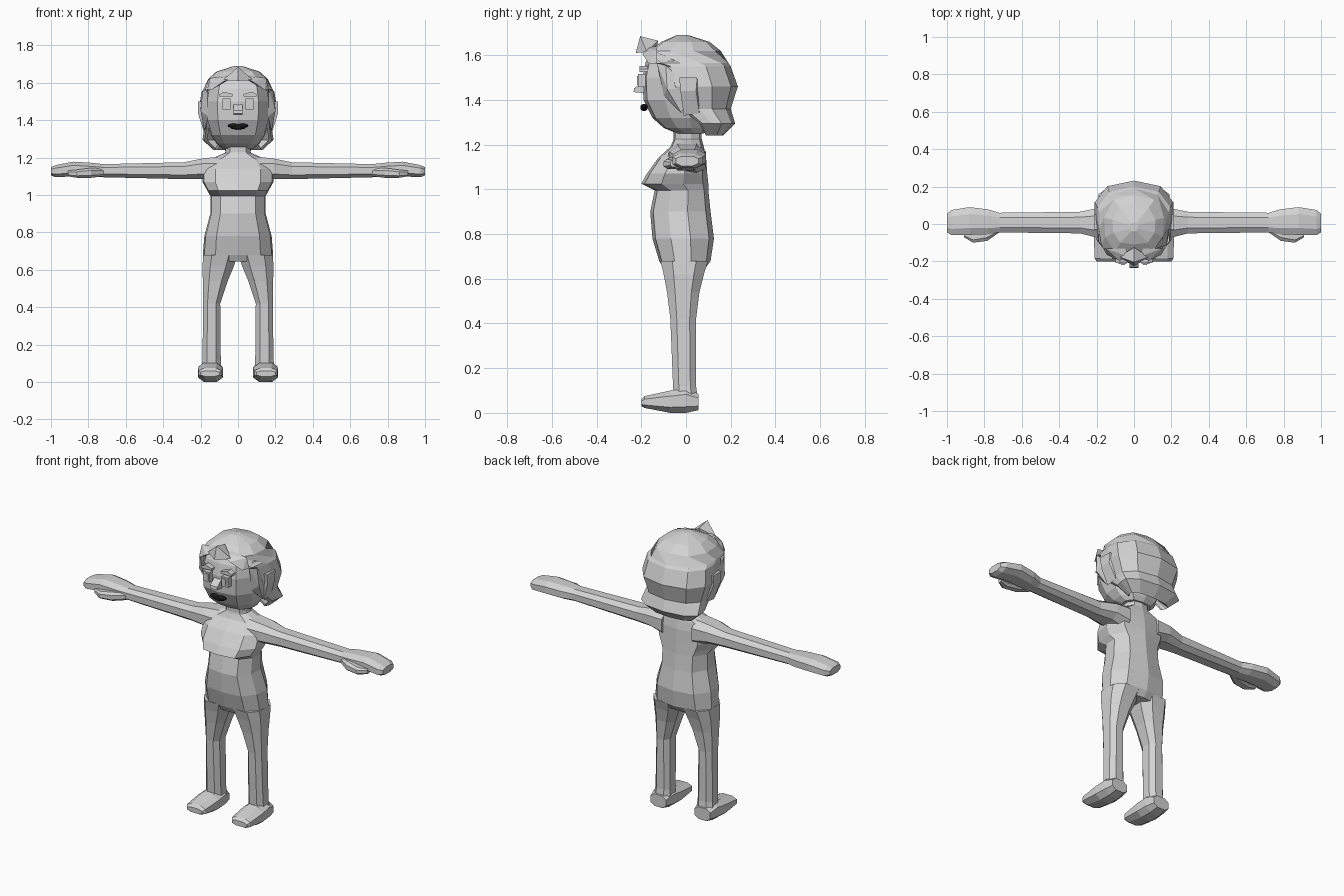
import bpy, bmesh
from mathutils import Vector, Matrix

cube = bpy.data.objects.get("Cube")
if cube:
    bpy.data.objects.remove(cube, do_unlink=True)


def material(name, value):
    m = bpy.data.materials.new(name)
    m.use_nodes = True
    m.diffuse_color = (value, value, value, 1)
    m.node_tree.nodes["Principled BSDF"].inputs["Base Color"].default_value = (value, value, value, 1)
    return m


GREY = material("plain grey", 0.65)
BLACK = material("lip black", 0.01)

# Unit cross-sections: right half of a body section, an open hair section, an octagon
BODY = [(.5, 0), (.82, .05), (.98, .3), (1, .62), (.84, .92), (.5, 1)]
HAIR = [(.93, 0), (.97, .08), (1, .35), (1, .62), (.84, .9), (.5, 1)]
OCT = [(.25, 0), (.75, 0), (1, .25), (1, .75), (.75, 1), (.25, 1), (0, .75), (0, .25)]


def full(half):
    return half + [(1 - u, v) for u, v in reversed(half) if u != .5]


def finish(name, bm, mat=GREY, mirror=False):
    bmesh.ops.recalc_face_normals(bm, faces=bm.faces)
    me = bpy.data.meshes.new(name)
    bm.to_mesh(me)
    bm.free()
    me.materials.append(mat)
    ob = bpy.data.objects.new(name, me)
    bpy.context.collection.objects.link(ob)
    if mirror:
        ob.modifiers.new("Mirror", 'MIRROR').use_mirror_merge = False
    return ob


def loft(name, axis, rings, shape, mirror=False):
    """Skin a stack of sections; each ring is position, a range, b range."""
    bm = bmesh.new()
    rows = []
    for pos, a0, a1, b0, b1 in rings:
        row = []
        for u, v in shape:
            co = [a0 + u * (a1 - a0), b0 + v * (b1 - b0)]
            co.insert(axis, pos)
            row.append(bm.verts.new(co))
        rows.append(row)
    n = len(shape)
    for r, s in zip(rows, rows[1:]):
        for i in range(n):
            j = (i + 1) % n
            bm.faces.new((r[i], r[j], s[j], s[i]))
    bm.faces.new(rows[0])
    bm.faces.new(rows[-1])
    return finish(name, bm, GREY, mirror)


def sym(rings):
    return [(z, -w, w, f, b) for z, w, f, b in rings]


def hull(name, points, mirror=False):
    bm = bmesh.new()
    for p in points:
        bm.verts.new(p)
    bmesh.ops.convex_hull(bm, input=bm.verts)
    return finish(name, bm, GREY, mirror)


def box(name, centre, size, mirror=False):
    bm = bmesh.new()
    bmesh.ops.create_cube(bm, size=1, matrix=Matrix.Translation(centre) @ Matrix.Diagonal((*size, 1)))
    return finish(name, bm, GREY, mirror)


# Torso and neck
loft("torso", 2, sym([
    (.645, .175, -.10, .085), (.68, .188, -.12, .11), (.78, .18, -.15, .125),
    (.9, .148, -.16, .11), (.995, .148, -.14, .1), (1.025, .165, -.2, .1),
    (1.07, .19, -.175, .095), (1.14, .19, -.125, .09), (1.19, .15, -.07, .08),
    (1.225, .07, -.055, .07)]), full(BODY))
loft("neck", 2, sym([(1.19, .085, -.065, .075), (1.23, .068, -.055, .07),
                     (1.3, .07, -.055, .07)]), full(BODY))

# Legs and feet
loft("legs", 2, [(.07, .09, .195, -.055, .052), (.12, .092, .19, -.058, .045),
                 (.42, .095, .186, -.07, .045), (.54, .055, .188, -.085, .06),
                 (.62, .022, .19, -.1, .08), (.68, .003, .186, -.115, .1)], OCT, True)
loft("feet", 1, [(-.2, .1, .2, .03, .06), (-.185, .088, .21, .022, .075),
                 (-.07, .08, .215, 0, .1), (.0, .083, .21, 0, .11),
                 (.055, .095, .2, .012, .085)], OCT, True)

# Arms, hands and thumbs
loft("arms", 0, [(.1, -.08, .09, 1.06, 1.205), (.19, -.075, .085, 1.085, 1.195),
                 (.29, -.05, .065, 1.085, 1.175), (.72, -.045, .06, 1.095, 1.165),
                 (.78, -.055, .078, 1.095, 1.172), (.88, -.058, .09, 1.1, 1.178),
                 (.975, -.06, .075, 1.095, 1.16), (1.0, -.045, .055, 1.105, 1.148)], OCT, True)
loft("thumbs", 0, [(.72, -.045, .0, 1.1, 1.14), (.785, -.09, -.02, 1.092, 1.145),
                   (.86, -.1, -.04, 1.092, 1.135), (.91, -.07, -.04, 1.1, 1.13)], OCT, True)

# Head
loft("head", 2, sym([
    (1.25, .085, -.04, .08), (1.275, .115, -.1, .1), (1.32, .145, -.15, .12),
    (1.4, .168, -.19, .13), (1.5, .172, -.195, .14), (1.57, .16, -.18, .14),
    (1.625, .135, -.15, .12)]), full(BODY))

# Hair: closed crown on top, open around the face, flicked out at the nape
bm = bmesh.new()
levels = [(1.24, .13, .09, .165, HAIR), (1.295, .19, .06, .22, HAIR),
          (1.36, .18, -.02, .2, HAIR), (1.46, .21, -.07, .232, HAIR),
          (1.55, .195, -.09, .2, HAIR), (1.565, .185, -.14, .19, HAIR),
          (1.62, .16, -.165, .155, BODY), (1.66, .115, -.11, .105, BODY),
          (1.69, .02, -.04, .01, BODY)]
levels.insert(0, (1.3, .09, .06, .1, HAIR))
rows = [[bm.verts.new(((2 * u - 1) * w, f + v * (b - f), z)) for u, v in full(s)]
        for z, w, f, b, s in levels]
for r, s in zip(rows, rows[1:]):
    n, m = len(r), len(s)
    if n == m == 11:
        pairs = [(i, i + 1) for i in range(n - 1)]
    elif n == m:
        pairs = [(i, (i + 1) % n) for i in range(n)]
    else:
        pairs = [(i, i + 1) for i in range(n - 1)]
    off = 0
    if len(r) > len(s):
        # The closing edge of an open row is the gap over the face
        pairs = [(i, i + 1) for i in range(m - 1)]
        off = 1
    for i, j in pairs:
        # Body rows start at the front centre, open rows at the left edge
        bm.faces.new((r[i + off], r[j + off], s[j], s[i]))
bm.faces.new(rows[-1])
finish("hair", bm)

# Fringe swept to each side, and the raised tuft
hull("fringe", [(.02, -.18, 1.635), (.08, -.195, 1.605), (.145, -.165, 1.56),
                (.165, -.13, 1.565), (.15, -.13, 1.625), (.05, -.13, 1.64)], True)
hull("tuft", [(0, -.205, 1.685), (0, -.125, 1.665), (0, -.225, 1.61),
              (.08, -.175, 1.615), (-.08, -.175, 1.615), (0, -.13, 1.635)])

# Side locks and ears
hull("side_locks", [(.165, -.13, 1.565), (.19, -.09, 1.555), (.2, -.085, 1.45), (.16, -.1, 1.42),
                    (.18, -.02, 1.34), (.19, .02, 1.45), (.17, -.03, 1.36)], True)
hull("ears", [(x, y, z) for x in (.17, .215) for y, z in
              ((-.03, 1.5), (.05, 1.5), (.045, 1.44), (-.025, 1.44))]
     + [(.18, -.01, 1.33), (.18, .06, 1.34)], True)

# Face features
box("eyes", (.062, -.195, 1.487), (.044, .04, .058), True)
box("pupils", (.058, -.213, 1.487), (.022, .012, .04), True)
hull("eyebrows", [(x, y, z + d) for x, z in ((.03, 1.528), (.075, 1.54), (.1, 1.526))
                  for y in (-.17, -.208) for d in (0, .012)], True)
hull("nose", [(x, y, z) for x in (-.024, .024) for y, z in
              ((-.235, 1.435), (-.232, 1.452), (-.19, 1.485), (-.18, 1.43))])

# Lips: two upper lobes and one lower
bm = bmesh.new()
for x, z, w in ((-.024, 1.37, .03), (.024, 1.37, .03), (0, 1.362, .042)):
    bmesh.ops.create_uvsphere(bm, u_segments=16, v_segments=8, radius=1,
                              matrix=Matrix.Translation((x, -.188, z)) @ Matrix.Diagonal((w, .016, .012, 1)))
finish("lips", bm, BLACK)
